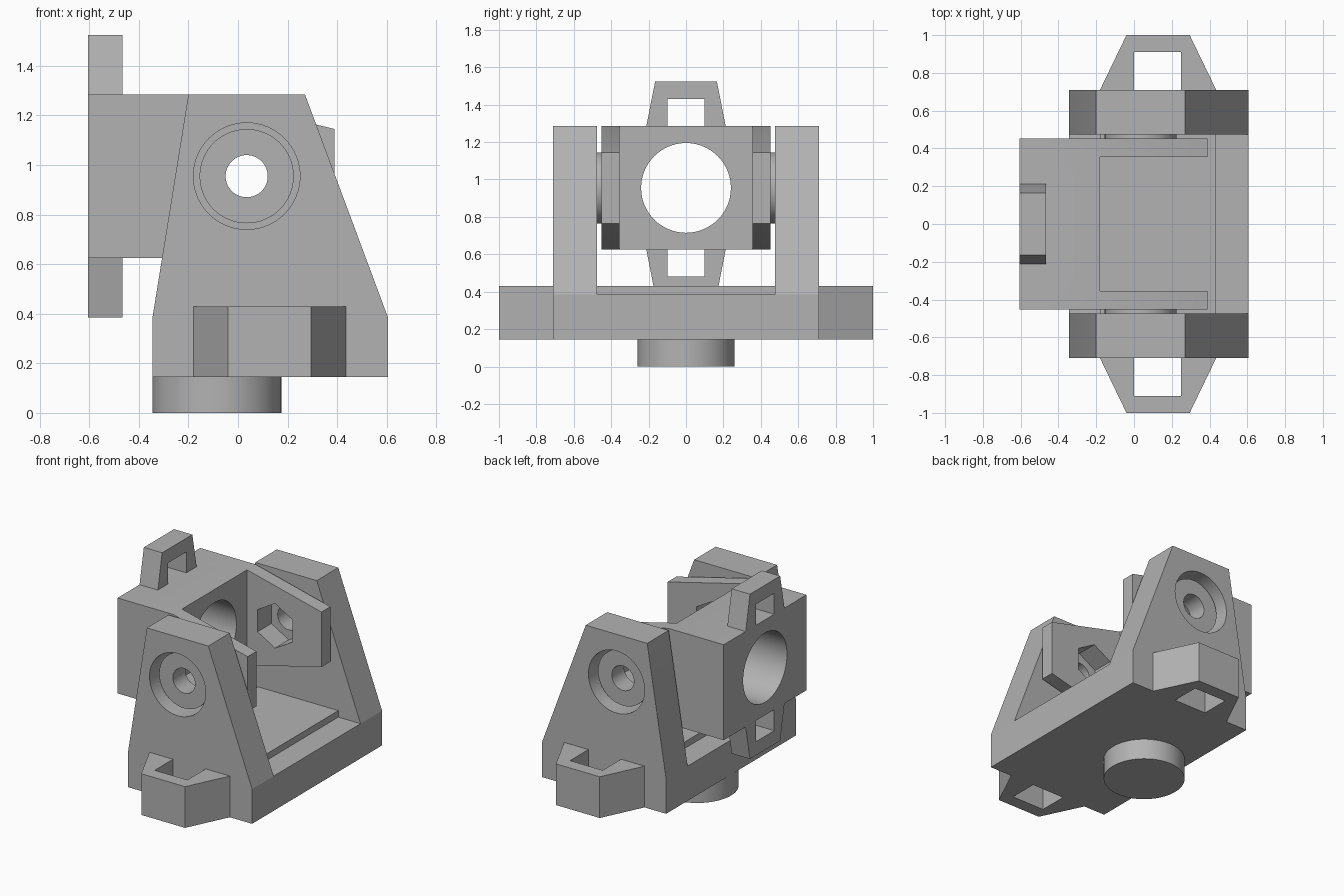
import bpy, bmesh, math

cube = bpy.data.objects.get("Cube")
if cube:
    bpy.data.objects.remove(cube, do_unlink=True)

gray = bpy.data.materials.new("light_gray")
gray.use_nodes = True
COLOR = (0.45, 0.45, 0.45, 1)
gray.diffuse_color = COLOR
gray.node_tree.nodes["Principled BSDF"].inputs["Base Color"].default_value = COLOR


def prism(name, points, axis, lo, hi):
    """Extrude a closed 2D outline along one axis."""
    place = {"x": lambda a, b, t: (t, a, b),
             "y": lambda a, b, t: (a, t, b),
             "z": lambda a, b, t: (a, b, t)}[axis]
    bm = bmesh.new()
    ends = [[bm.verts.new(place(a, b, t)) for a, b in points] for t in (lo, hi)]
    bm.faces.new(ends[0])
    bm.faces.new(ends[1])
    n = len(points)
    for i in range(n):
        j = (i + 1) % n
        bm.faces.new((ends[0][i], ends[0][j], ends[1][j], ends[1][i]))
    bmesh.ops.recalc_face_normals(bm, faces=bm.faces)
    mesh = bpy.data.meshes.new(name)
    bm.to_mesh(mesh)
    bm.free()
    mesh.materials.append(gray)
    obj = bpy.data.objects.new(name, mesh)
    bpy.context.collection.objects.link(obj)
    return obj


def ring(center, radius, sides=64, start=0.0):
    return [(center[0] + radius * math.cos(start + math.tau * i / sides),
             center[1] + radius * math.sin(start + math.tau * i / sides))
            for i in range(sides)]


def rect(x0, x1, y0, y1):
    return [(x0, y0), (x1, y0), (x1, y1), (x0, y1)]


def combine(target, tool, operation):
    """Apply a boolean and discard the tool object."""
    mod = target.modifiers.new("shape", "BOOLEAN")
    mod.operation = operation
    mod.solver = "EXACT"
    mod.object = tool
    bpy.context.view_layer.objects.active = target
    bpy.ops.object.modifier_apply(modifier=mod.name)
    bpy.data.objects.remove(tool, do_unlink=True)


def add(target, *args):
    combine(target, prism("part", *args), "UNION")


def cut(target, *args):
    combine(target, prism("cutter", *args), "DIFFERENCE")


PIVOT = (0.035, 0.955)
BOTTOM, FLOOR, PAD = 0.145, 0.385, 0.43

# Bracket: floor, two tapered side plates and the lug bar crossing the floor
bracket = prism("bracket", rect(-0.345, 0.605, -0.6, 0.6), "z", BOTTOM, FLOOR)
plate = [(-0.345, BOTTOM), (0.605, BOTTOM), (0.605, FLOOR),
         (0.27, 1.285), (-0.2, 1.285), (-0.345, FLOOR)]
for lo, hi in ((-0.71, -0.475), (0.475, 0.71)):
    add(bracket, plate, "y", lo, hi)
lug_bar = [(-0.18, -0.71), (-0.04, -1), (0.295, -1), (0.435, -0.71),
           (0.435, 0.71), (0.295, 1), (-0.04, 1), (-0.18, 0.71)]
add(bracket, lug_bar, "z", BOTTOM, PAD)
# Lug slots and pivot openings
for lo, hi in ((-0.91, -0.71), (0.71, 0.91)):
    cut(bracket, rect(0, 0.25, lo, hi), "z", 0.1, 0.5)
cut(bracket, ring(PIVOT, 0.215), "y", -0.8, 0.8)

# Round foot
foot = prism("foot", ring((-0.085, 0), 0.26), "z", 0, BOTTOM)

# Pivoting block with two tapered arms
block = prism("pivot_block",
              [(-0.605, 0.625), (-0.18, 0.625), (0.39, 0.765),
               (0.39, 1.145), (-0.18, 1.285), (-0.605, 1.285)],
              "y", -0.452, 0.452)
cut(block, rect(-0.18, 0.6, -0.355, 0.355), "z", 0.5, 1.4)
cut(block, ring((0, PIVOT[1]), 0.24), "x", -0.7, -0.1)

# Pivot bosses with bolt holes and hexagonal nut pockets
for s in (-1, 1):
    add(block, ring(PIVOT, 0.19), "y", s * 0.4, s * 0.64)
    cut(block, ring(PIVOT, 0.085), "y", s * 0.3, s * 0.7)
    cut(block, ring(PIVOT, 0.154, 6, math.pi / 6), "y", s * 0.3, s * 0.505)

# Strap loops above and below the block
for s in (-1, 1):
    z = [PIVOT[1] + s * d for d in (0.33, 0.475, 0.57)]
    loop = [(-0.212, z[0]), (-0.1, z[0]), (-0.1, z[1]), (0.1, z[1]),
            (0.1, z[0]), (0.212, z[0]), (0.165, z[2]), (-0.165, z[2])]
    add(block, loop, "x", -0.605, -0.465)

# Smooth round walls, crisp edges
for obj in (bracket, foot, block):
    bpy.ops.object.select_all(action="DESELECT")
    obj.select_set(True)
    bpy.context.view_layer.objects.active = obj
    bpy.ops.object.shade_smooth_by_angle(angle=math.radians(20))
